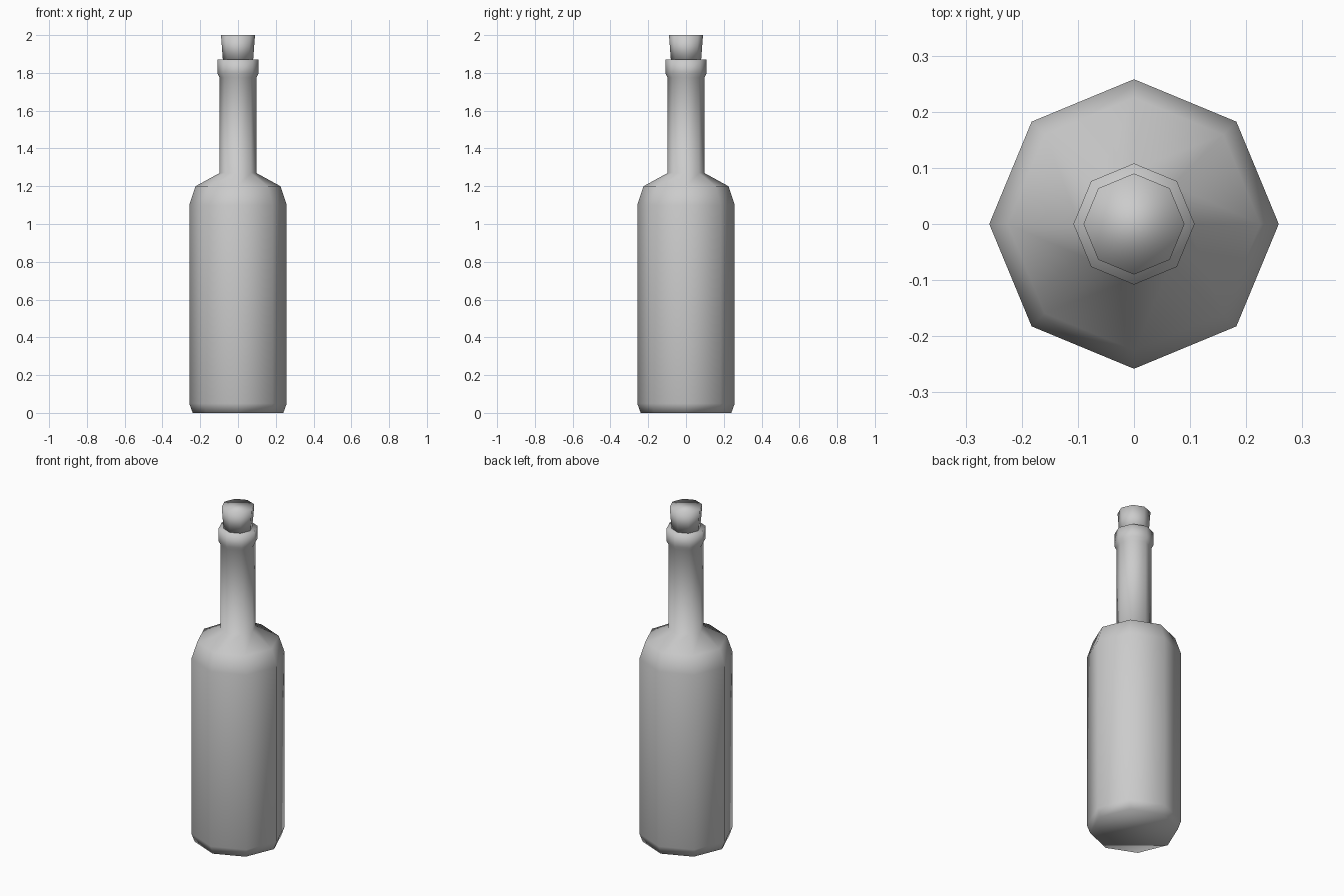
import bpy, bmesh
from math import cos, sin, tau

if "Cube" in bpy.data.objects:
    bpy.data.objects.remove(bpy.data.objects["Cube"])

SIDES = 8


def lathe(name, profile):
    """Spin (radius, height) points into a closed eight-sided smooth solid."""
    bm = bmesh.new()
    rings = [[bm.verts.new((r * cos(tau * i / SIDES), r * sin(tau * i / SIDES), z))
              for i in range(SIDES)] for r, z in profile]
    for low, high in zip(rings, rings[1:]):
        for i in range(SIDES):
            j = (i + 1) % SIDES
            bm.faces.new((low[i], low[j], high[j], high[i]))
    bm.faces.new(rings[0][::-1])
    bm.faces.new(rings[-1])
    for f in bm.faces:
        f.smooth = True
    mesh = bpy.data.meshes.new(name)
    bm.to_mesh(mesh)
    bm.free()
    obj = bpy.data.objects.new(name, mesh)
    bpy.context.collection.objects.link(obj)
    return obj


# Bottle: base bevel, body, shoulder, neck and lip
lathe("bottle", [(0.24, 0), (0.258, 0.05), (0.258, 1.10), (0.225, 1.20),
                 (0.097, 1.27), (0.097, 1.775), (0.108, 1.795), (0.108, 1.87)])

# Tapered cork, seated just inside the lip
lathe("cork", [(0.08, 1.865), (0.09, 2.0)])
